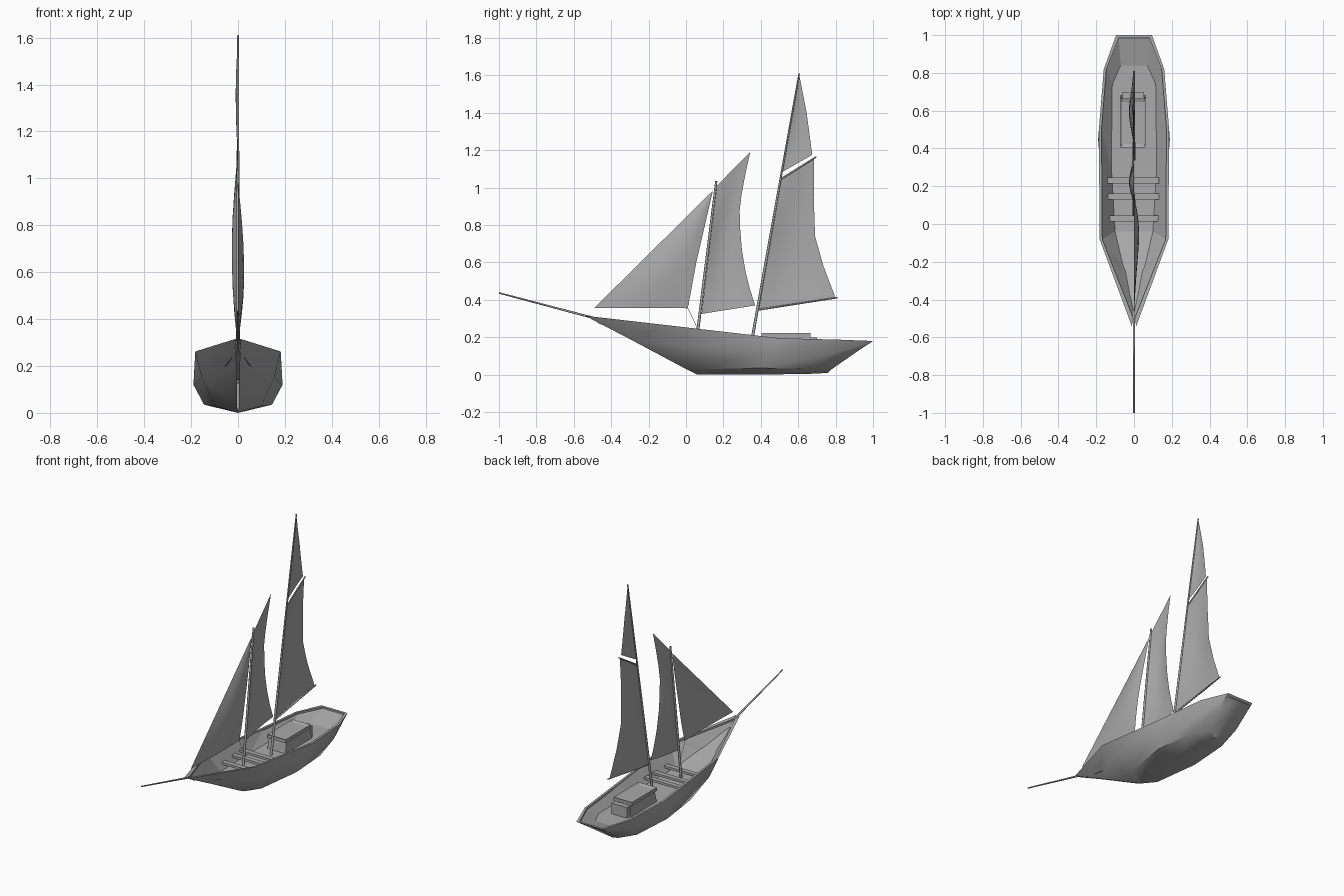
import bpy, bmesh, math
from mathutils import Vector

cube = bpy.data.objects.get("Cube")
if cube:
    bpy.data.objects.remove(cube, do_unlink=True)

grey = bpy.data.materials.new("plain grey")
grey.use_nodes = True
colour = (0.4, 0.4, 0.4, 1)
grey.diffuse_color = colour
grey.node_tree.nodes["Principled BSDF"].inputs["Base Color"].default_value = colour


def make(name, verts, faces, smooth=None, mirror=False):
    """Create a mesh object, optionally mirrored across x and smoothed."""
    mesh = bpy.data.meshes.new(name)
    mesh.from_pydata(verts, [], faces)
    obj = bpy.data.objects.new(name, mesh)
    bpy.context.collection.objects.link(obj)
    mesh.materials.append(grey)
    bm = bmesh.new()
    bm.from_mesh(mesh)
    if mirror:
        geom = bm.verts[:] + bm.edges[:] + bm.faces[:]
        bmesh.ops.mirror(bm, geom=geom, axis='X', merge_dist=0.0005)
    bmesh.ops.remove_doubles(bm, verts=bm.verts[:], dist=0.0005)
    bmesh.ops.recalc_face_normals(bm, faces=bm.faces[:])
    bm.to_mesh(mesh)
    bm.free()
    if smooth:
        bpy.ops.object.select_all(action='DESELECT')
        bpy.context.view_layer.objects.active = obj
        obj.select_set(True)
        bpy.ops.object.shade_smooth_by_angle(angle=math.radians(smooth))
    return obj


def loft(name, rows, **options):
    """Skin equal-length rows of points with quads."""
    n = len(rows[0])
    verts = [p for row in rows for p in row]
    faces = [(r * n + i, r * n + i + 1, (r + 1) * n + i + 1, (r + 1) * n + i)
             for r in range(len(rows) - 1) for i in range(n - 1)]
    return make(name, verts, faces, **options)


def spar(name, start, end, r_start, r_end, sides=8):
    """Tapered round pole between two (y, z) points on the centre line."""
    a, b = Vector((0, *start)), Vector((0, *end))
    side = Vector((1, 0, 0))
    up = (b - a).normalized().cross(side)
    verts = []
    for centre, r in ((a, r_start), (b, r_end)):
        for k in range(sides):
            t = math.tau * k / sides
            verts.append(centre + r * (math.cos(t) * side + math.sin(t) * up))
    faces = [(k, (k + 1) % sides, (k + 1) % sides + sides, k + sides) for k in range(sides)]
    faces += [tuple(range(sides)), tuple(range(sides, 2 * sides))]
    return make(name, verts, faces, smooth=50)


def block(name, x, y, z, taper=1.0, inset=0.0):
    """Box from (low, high) ranges; taper shrinks the top, inset sinks a roof panel."""
    bm = bmesh.new()
    bmesh.ops.create_cube(bm, size=1)
    bm.normal_update()
    if inset:
        top = [f for f in bm.faces if f.normal.z > 0.5]
        bmesh.ops.inset_region(bm, faces=top, thickness=0.1)
        for v in top[0].verts:
            v.co.z -= 0.3
    verts = []
    for v in bm.verts:
        s = taper if v.co.z > 0 else 1
        verts.append([(lo + hi) / 2 + c * (hi - lo) * k
                      for c, (lo, hi), k in zip(v.co, (x, y, z), (s, s, 1))])
    bm.verts.index_update()
    faces = [[v.index for v in f.verts] for f in bm.faces]
    bm.free()
    return make(name, verts, faces)


def along(path, t):
    """Point at fraction t of a polyline with evenly spaced parameters."""
    f = t * (len(path) - 1)
    i = min(int(f), len(path) - 2)
    return Vector(path[i]).lerp(Vector(path[i + 1]), f - i)


def sail(name, luff, leech, belly, cols=6, rows=8):
    """Cloth between two (y, z) edges, bulging sideways by belly."""
    grid = []
    for r in range(rows + 1):
        v = r / rows
        a, b = along(luff, v), along(leech, v)
        row = []
        for c in range(cols + 1):
            u = c / cols
            p = a.lerp(b, u)
            x = belly * math.sin(math.pi * u * 0.85) * math.sin(math.pi * (0.1 + 0.9 * v))
            row.append((x, p.x, p.y))
        grid.append(row)
    return loft(name, grid, smooth=60)


# Hull, from keel up to the sheer line, bow to stern
keel = [(0, .06, 0), (0, .12, 0), (0, .4, 0), (0, .68, .005), (0, .76, .01), (0, .76, .01)]
chine = [(.004, 0, .03), (.1, .1, .03), (.145, .4, .035), (.12, .68, .03),
         (.055, .78, .03), (0, .78, .03)]
bilge = [(.006, -.3, .19), (.155, -.02, .15), (.19, .45, .12), (.15, .78, .11),
         (.085, .91, .12), (0, .91, .12)]
sheer = [(.012, -.54, .315), (.182, -.08, .262), (.186, .5, .195), (.16, .82, .187),
         (.095, 1, .18), (0, 1, .18)]
loft("hull", [keel, chine, bilge, sheer], smooth=40, mirror=True)

# Rail cap and the sunken deck inside it
inner = [(max(x - .014, 0), .985 if y == 1 else y + (.05 if y < -.5 else 0), z)
         for x, y, z in sheer]
inner[0] = (.003, -.5, .308)
drop = [(x, y, z - .012) for x, y, z in inner]
floor = [(.002, -.46, .27), (.1, -.04, .14), (.12, .3, .13), (.115, .74, .13),
         (.07, .84, .13), (0, .84, .13)]
middle = [(0, y, z) for x, y, z in floor]
loft("rail", [sheer, inner, drop], mirror=True)
loft("deck", [drop, floor, middle], mirror=True)

# Cabin with framed roof, aft hatch and side windows
block("cabin", (-.072, .062), (.405, .68), (.125, .205), taper=.9)
block("cabin_roof", (-.072, .062), (.405, .665), (.2, .222), inset=.1)
block("cabin_hatch", (-.062, .052), (.66, .7), (.125, .2))

# Cross benches
for i, y in enumerate((.03, .145, .23)):
    block(f"bench_{i + 1}", (-.14, .132), (y - .016, y + .016), (.16, .175))

# Masts, bowsprit, boom, gaff and jib sheet
spar("fore_mast", (.05, .13), (.162, 1.035), .008, .006)
spar("main_mast", (.343, .13), (.605, 1.61), .008, .004)
spar("bowsprit", (-.5, .305), (-1, .437), .006, .004)
spar("boom", (.375, .345), (.81, .412), .005, .004)
spar("gaff", (.505, 1.045), (.697, 1.165), .005, .004)
spar("jib_sheet", (.01, .355), (.065, .24), .0012, .0012, sides=4)

# Sails
sail("jib", [(-.49, .357), (.145, .985)], [(.01, .355), (.055, .6), (.145, .99)], .027)
sail("fore_sail", [(.083, .325), (.165, 1.01)],
     [(.37, .37), (.325, .51), (.295, .69), (.285, .86), (.3, .99), (.343, 1.19)], -.027)
sail("main_sail", [(.385, .35), (.51, 1.045)],
     [(.8, .41), (.735, .58), (.69, .74), (.683, .95), (.685, 1.155)], -.027)
sail("top_sail", [(.517, 1.085), (.605, 1.6)], [(.675, 1.175), (.645, 1.4), (.606, 1.6)], -.01)
